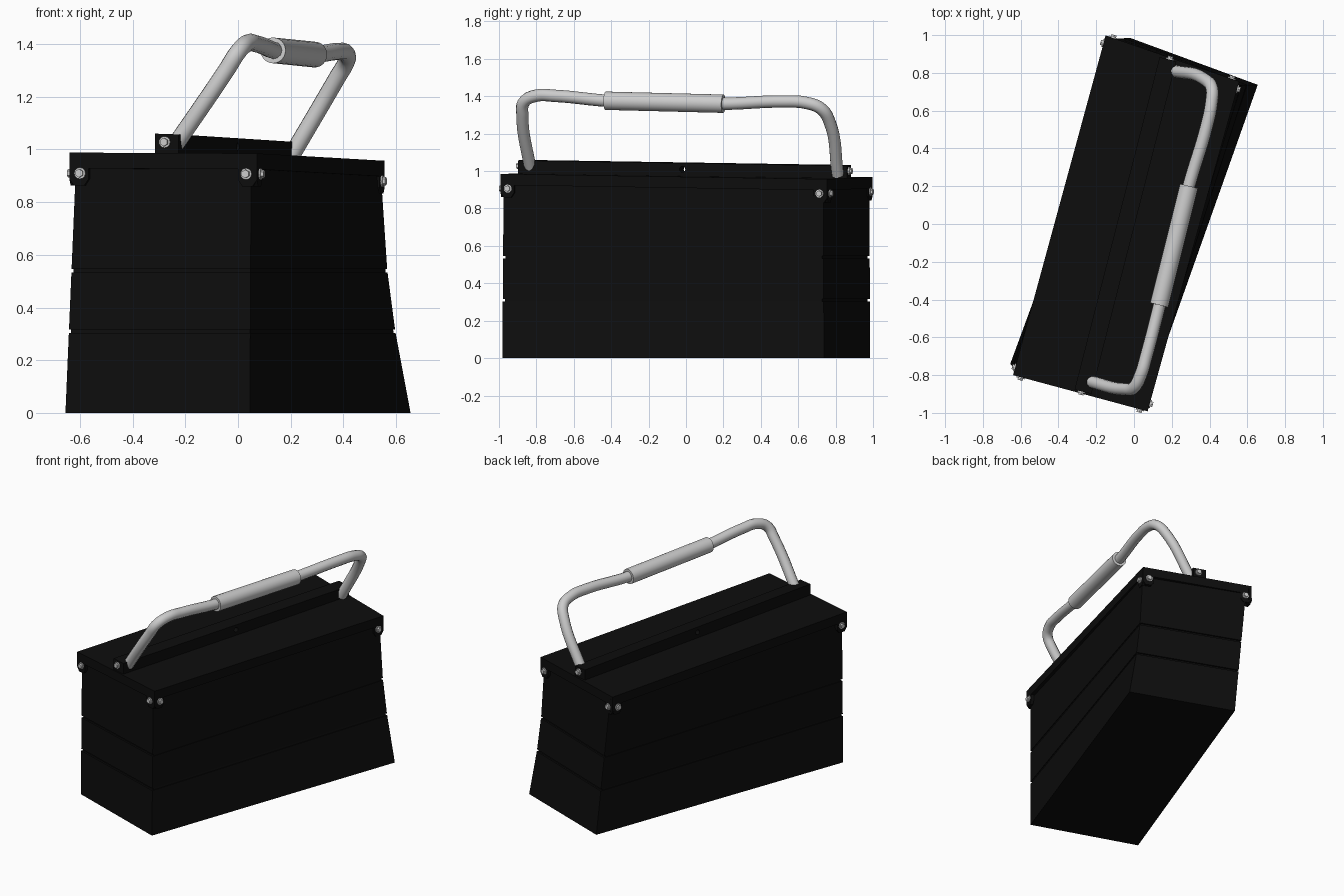
import bpy, bmesh, math
from mathutils import Vector

if "Cube" in bpy.data.objects:
    bpy.data.objects.remove(bpy.data.objects["Cube"])


def material(name, value, rough):
    m = bpy.data.materials.new(name)
    m.use_nodes = True
    col = (value, value, value, 1)
    m.diffuse_color = col
    node = m.node_tree.nodes["Principled BSDF"]
    node.inputs["Base Color"].default_value = col
    node.inputs["Roughness"].default_value = rough
    return m


black = material("black paint", 0.004, 0.6)
steel = material("light grey steel", 0.6, 0.5)


def finish(name, bm, mat):
    bmesh.ops.recalc_face_normals(bm, faces=bm.faces)
    mesh = bpy.data.meshes.new(name)
    bm.to_mesh(mesh)
    bm.free()
    mesh.materials.append(mat)
    obj = bpy.data.objects.new(name, mesh)
    bpy.context.collection.objects.link(obj)
    return obj


def loft(name, rings, mat):
    """Skin a stack of closed rings and cap both ends."""
    bm = bmesh.new()
    loops = [[bm.verts.new(p) for p in ring] for ring in rings]
    for a, b in zip(loops, loops[1:]):
        for i in range(len(a)):
            j = (i + 1) % len(a)
            bm.faces.new((a[i], a[j], b[j], b[i]))
    bm.faces.new(loops[0])
    bm.faces.new(loops[-1])
    return finish(name, bm, mat)


def rod(name, centre, axis, radius, depth, sides, mat):
    bm = bmesh.new()
    bmesh.ops.create_cone(bm, cap_ends=True, segments=sides, radius1=radius,
                          radius2=radius, depth=depth)
    obj = finish(name, bm, mat)
    obj.rotation_mode = "QUATERNION"
    obj.rotation_quaternion = axis.to_track_quat("Z", "Y")
    obj.location = centre
    return obj


def smooth(obj):
    bpy.ops.object.select_all(action="DESELECT")
    obj.select_set(True)
    bpy.context.view_layer.objects.active = obj
    bpy.ops.object.shade_smooth_by_angle(angle=math.radians(40))


# Tapered, slightly twisted body: three stacked trays with grooves between
base = [Vector(p) for p in ((-.655, -.74), (.045, -.982), (.655, .737), (-.02, .985))]
rim = [Vector(p) for p in ((-.615, -.785), (.05, -.975), (.54, .735), (-.12, .98))]


def body_ring(z, scale=1):
    t = z / .94
    ring = [b.lerp(r, t) * scale for b, r in zip(base, rim)]
    ring[2].x -= .09 * t * (1 - t)
    return [(p.x, p.y, z) for p in ring]


rings = [body_ring(0)]
for z in (.31, .54):
    rings += [body_ring(z - .007), body_ring(z - .007, .988),
              body_ring(z + .007, .988), body_ring(z + .007)]
rings.append(body_ring(.94))
loft("tray_body", rings, black)

# Lid with a shallow lip
lid = [Vector(p) for p in ((-.64, -.8, .988), (.072, -.992, .985),
                           (.557, .755, .957), (-.15, .998, .968))]
lip = Vector((0, 0, .06))
loft("lid", [[p - lip for p in lid], lid], black)

# Raised centre ridge with a padlock hole
front, back = Vector((-.27, -.888, 0)), Vector((.18, .872, 0))
along = (back - front).normalized()
across = Vector((along.y, -along.x, 0))
half = across * .046
corners = [front - half, front + half, back + half, back - half]
tops = (1.06, 1.057, 1.028, 1.032)
ridge = loft("centre_ridge",
             [[p + Vector((0, 0, .95)) for p in corners],
              [p + Vector((0, 0, z)) for p, z in zip(corners, tops)]], black)
cutter = rod("hole_cutter", (front + back) / 2 + Vector((0, 0, 1.01)), across, .016, .4, 12, black)
cutter.hide_render = True
cutter.hide_set(True)
cutter.display_type = "WIRE"
cut = ridge.modifiers.new("padlock_hole", "BOOLEAN")
cut.operation = "DIFFERENCE"
cut.object = cutter


def bolt(name, spot, normal):
    rod(name + "_washer", spot, normal, .022, .012, 12, steel)
    rod(name + "_nut", spot + normal * .007, normal, .016, .02, 6, steel)


# Corner tabs under the lip, each with a bolt
names = ("front", "left_side", "rear", "right_side")
for i, side in enumerate(names):
    a, b = lid[i], lid[(i + 1) % 4]
    edge = (b - a).normalized()
    normal = Vector((edge.y, -edge.x, 0)).normalized()
    for k, (corner, inward) in enumerate(((a, edge), (b, -edge))):
        name = f"{side}_{k + 1}"
        shape = [(0, -.02), (.075, -.02), (.075, -.1), (.058, -.125), (.018, -.125), (0, -.1)]
        outline = [corner + inward * s + Vector((0, 0, d)) for s, d in shape]
        loft("tab_" + name, [outline, [p - normal * .02 for p in outline]], black)
        bolt("bolt_" + name, corner + inward * .042 + Vector((0, 0, -.078)), normal)

# Bolts through the ridge ends
bolt("ridge_bolt_front", front + Vector((-.008, 0, 1.028)), -along)
bolt("ridge_bolt_back", back + Vector((.01, 0, 1.0)), along)


def tube(name, points, radius, kind):
    curve = bpy.data.curves.new(name, "CURVE")
    curve.dimensions = "3D"
    curve.bevel_depth = radius
    curve.bevel_resolution = 4
    curve.resolution_u = 8
    curve.use_fill_caps = True
    spline = curve.splines.new("BEZIER")
    spline.bezier_points.add(len(points) - 1)
    for bp, p in zip(spline.bezier_points, points):
        bp.co = p
        bp.handle_left_type = bp.handle_right_type = kind
    curve.materials.append(steel)
    obj = bpy.data.objects.new(name, curve)
    bpy.context.collection.objects.link(obj)
    return obj


# Bent carrying handle leaning to one side
tube("handle_bar", [(-.25, -.83, 1.0), (-.045, -.875, 1.3), (0, -.865, 1.37),
                    (.035, -.80, 1.403), (.065, -.7, 1.402), (.14, -.41, 1.375),
                    (.29, .2, 1.36), (.385, .52, 1.372), (.41, .64, 1.365),
                    (.412, .72, 1.335), (.375, .765, 1.27), (.205, .812, .98)],
     .033, "AUTO")

# Sleeve grip around the middle of the handle
p, q = Vector((.133, -.43, 1.376)), Vector((.291, .2, 1.36))
smooth(rod("handle_grip", (p + q) / 2, q - p, .049, (q - p).length, 24, steel))
